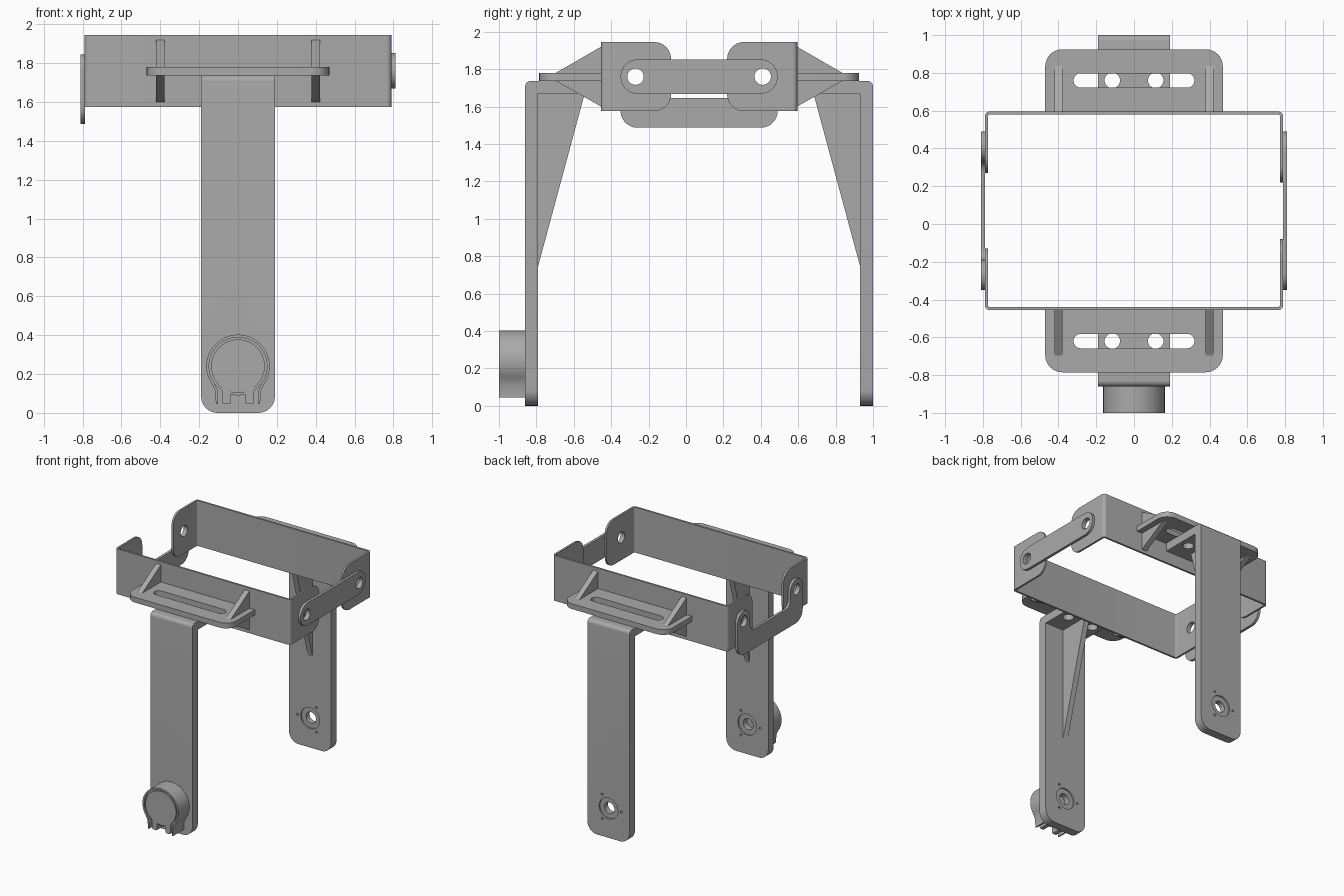
import bpy, bmesh
from math import sin, cos, tan, pi, radians
from mathutils import Vector

if "Cube" in bpy.data.objects:
    bpy.data.objects.remove(bpy.data.objects["Cube"])

grey = bpy.data.materials.new("plain grey")
grey.use_nodes = True
grey.diffuse_color = (0.4, 0.4, 0.4, 1)
grey.node_tree.nodes["Principled BSDF"].inputs["Base Color"].default_value = (0.4, 0.4, 0.4, 1)

MID = 0.07      # y of the frame's centre
PIVOT_Z = 1.76  # height of the link bolts
AXLE_Z = 0.24   # height of the axle holes


def outline(corners, steps=8):
    """Polygon from (a, b, radius) corners, with each corner filleted."""
    pts = []
    for i, (a, b, r) in enumerate(corners):
        p = Vector((a, b))
        if not r:
            pts.append(p)
            continue
        u = (Vector(corners[i - 1][:2]) - p).normalized()
        v = (Vector(corners[(i + 1) % len(corners)][:2]) - p).normalized()
        half = u.angle(v) / 2
        centre = p + (u + v).normalized() * r / sin(half)
        start = p + u * r / tan(half) - centre
        end = p + v * r / tan(half) - centre
        sweep = start.angle_signed(end)
        for k in range(steps + 1):
            t = -sweep * k / steps
            pts.append(centre + Vector((start.x * cos(t) - start.y * sin(t),
                                        start.x * sin(t) + start.y * cos(t))))
    return pts


def box_corners(a0, a1, b0, b1, r=0):
    return [(a0, b0, r), (a1, b0, r), (a1, b1, r), (a0, b1, r)]


def circle(a, b, r, n=32):
    return [Vector((a + r * cos(2 * pi * k / n), b + r * sin(2 * pi * k / n))) for k in range(n)]


def prism(name, pts, axis, lo, hi):
    """Extrude a flat outline along an axis from lo to hi."""
    place = {"x": lambda p, h: (h, p[0], p[1]),
             "y": lambda p, h: (p[0], h, p[1]),
             "z": lambda p, h: (p[0], p[1], h)}[axis]
    bm = bmesh.new()
    rings = [[bm.verts.new(place(p, h)) for p in pts] for h in (lo, hi)]
    for ring in rings:
        bm.faces.new(ring)
    n = len(pts)
    for i in range(n):
        j = (i + 1) % n
        bm.faces.new((rings[0][i], rings[0][j], rings[1][j], rings[1][i]))
    bmesh.ops.remove_doubles(bm, verts=bm.verts, dist=1e-5)
    bmesh.ops.recalc_face_normals(bm, faces=bm.faces)
    mesh = bpy.data.meshes.new(name)
    bm.to_mesh(mesh)
    bm.free()
    mesh.materials.append(grey)
    ob = bpy.data.objects.new(name, mesh)
    bpy.context.collection.objects.link(ob)
    return ob


def cut(ob, pts, axis, lo, hi):
    """Remove a prism from an object."""
    tool = prism("cutter", pts, axis, lo, hi)
    mod = ob.modifiers.new("cut", "BOOLEAN")
    mod.operation, mod.solver, mod.object = "DIFFERENCE", "EXACT", tool
    bpy.context.view_layer.objects.active = ob
    bpy.ops.object.modifier_apply(modifier=mod.name)
    bpy.data.objects.remove(tool)


def round_edges(ob, test, radius):
    """Round off the edges whose two end points pass the test."""
    bm = bmesh.new()
    bm.from_mesh(ob.data)
    edges = [e for e in bm.edges if test(e.verts[0].co, e.verts[1].co)]
    bmesh.ops.bevel(bm, geom=edges, offset=radius, segments=8, profile=0.5, affect="EDGES")
    bm.to_mesh(ob.data)
    bm.free()


def span(a, b):
    return (min(a, b), max(a, b))


for side, s in (("front", -1), ("back", 1)):
    def Y(d):
        return MID + s * d

    # Half frame: folded sheet with two rounded side tabs
    w, t, wall = 0.79, 0.016, 0.525
    sheet = [(w, 0.15, 0), (w, wall, 0.025), (-w, wall, 0.025), (-w, 0.2, 0),
             (t - w, 0.2, 0), (t - w, wall - t, 0.01), (w - t, wall - t, 0.01), (w - t, 0.15, 0)]
    frame = prism(side + "_frame_half", outline([(x, Y(d), r) for x, d, r in sheet]), "z", 1.575, 1.945)
    round_edges(frame, lambda p, q: abs(p.x - q.x) > 0.01 and abs(p.x - q.x) < 0.02
                and abs(p.y - q.y) < 1e-4 and abs(p.z - q.z) < 1e-4
                and abs(p.y - MID) < 0.3, 0.09)
    cut(frame, circle(Y(0.34), PIVOT_Z, 0.044), "x", -1, 1)

    # Slotted shelf
    shelf_outline = [(-0.47, Y(0.515), 0), (0.47, Y(0.515), 0), (0.47, Y(0.855), 0.09), (-0.47, Y(0.855), 0.09)]
    shelf = prism(side + "_shelf", outline(shelf_outline), "z", 1.737, 1.78)
    cut(shelf, outline(box_corners(-0.32, 0.32, *span(Y(0.652), Y(0.728)), 0.0379)), "z", 1.7, 1.8)

    # Shelf ribs above and below
    for x, hand in ((0.4, "left"), (-0.4, "right")):
        for z0, z1, level in ((1.775, 1.925, "upper"), (1.742, 1.595, "lower")):
            prism(f"{side}_{hand}_{level}_rib",
                  [(Y(0.515), z0), (Y(0.775), z0), (Y(0.515), z1)], "x", x - 0.022, x + 0.022)

    # Bent leg with rounded foot
    bend = [(0.93, 0, 0), (0.93, 1.737, 0.03), (0.53, 1.737, 0), (0.53, 1.67, 0), (0.86, 1.67, 0), (0.86, 0, 0)]
    leg = prism(side + "_leg", outline([(Y(d), z, r) for d, z, r in bend]), "x", -0.19, 0.19)
    round_edges(leg, lambda p, q: p.z < 0.01 and q.z < 0.01 and abs(p.x - q.x) < 1e-4, 0.085)

    # Bolt holes, axle hole, bearing recesses and screw holes
    for x in (-0.115, 0.115):
        cut(leg, circle(x, Y(0.69), 0.041), "z", 1.6, 1.8)
    through = span(Y(0.8), Y(1.0))
    cut(leg, circle(0, AXLE_Z, 0.045), "y", *through)
    for a, b in ((0.85, 0.872), (0.918, 0.94)):
        cut(leg, circle(0, AXLE_Z, 0.085), "y", *span(Y(a), Y(b)))
    for ang in (60, 180, 300):
        a = radians(ang)
        cut(leg, circle(0.115 * cos(a), AXLE_Z + 0.115 * sin(a), 0.009, 12), "y", *through)

    # Long web inside the leg
    prism(side + "_leg_web", [(Y(0.865), 0.73), (Y(0.865), 1.675), (Y(0.61), 1.675)], "x", -0.022, 0.022)

# Straight link on the left side
left_link = prism("left_link", outline(box_corners(MID - 0.42, MID + 0.42, 1.668, 1.852, 0.0919)), "x", 0.788, 0.81)
# Dropped link on the right side
drop = [(-0.42, 1.487, 0.09), (0.42, 1.487, 0.09), (0.42, 1.845, 0.079), (0.26, 1.845, 0.079),
        (0.26, 1.645, 0.06), (-0.26, 1.645, 0.06), (-0.26, 1.845, 0.079), (-0.42, 1.845, 0.079)]
right_link = prism("right_link", outline([(MID + d, z, r) for d, z, r in drop]), "x", -0.81, -0.788)
for link in (left_link, right_link):
    for d in (-0.34, 0.34):
        cut(link, circle(MID + d, PIVOT_Z, 0.044), "x", -1, 1)

# Motor drum with raised cap
prism("motor_drum", circle(0, AXLE_Z, 0.15, 48), "y", -0.985, -0.855)
prism("motor_cap", circle(0, AXLE_Z, 0.138, 48), "y", -0.997, -0.98)

# Clamp strap with two tails
angles = [radians(-35 + 250 * k / 40) for k in range(41)]
outer = [(0.163 * cos(a), AXLE_Z + 0.163 * sin(a)) for a in angles]
inner = [(0.149 * cos(a), AXLE_Z + 0.149 * sin(a)) for a in reversed(angles)]
tail = [(0.116, 0.11), (0.114, 0.045), (0.104, 0.045), (0.104, 0.113)]
strap = outer + [(-x, z) for x, z in tail] + inner + tail[::-1]
prism("motor_clamp", strap, "y", -1.0, -0.855)

# Clamp feet
for x, hand in ((0.06, "left"), (-0.06, "right")):
    prism(hand + "_clamp_foot", outline(box_corners(x - 0.022, x + 0.022, 0.045, 0.13, 0.01), 4), "y", -0.99, -0.87)

# Smooth the curves, keep the edges crisp
bpy.ops.object.select_all(action="DESELECT")
for ob in bpy.context.collection.objects:
    if ob.type == "MESH" and ob.data.materials and ob.data.materials[0] == grey:
        ob.select_set(True)
        bpy.context.view_layer.objects.active = ob
bpy.ops.object.shade_smooth_by_angle(angle=radians(30))
